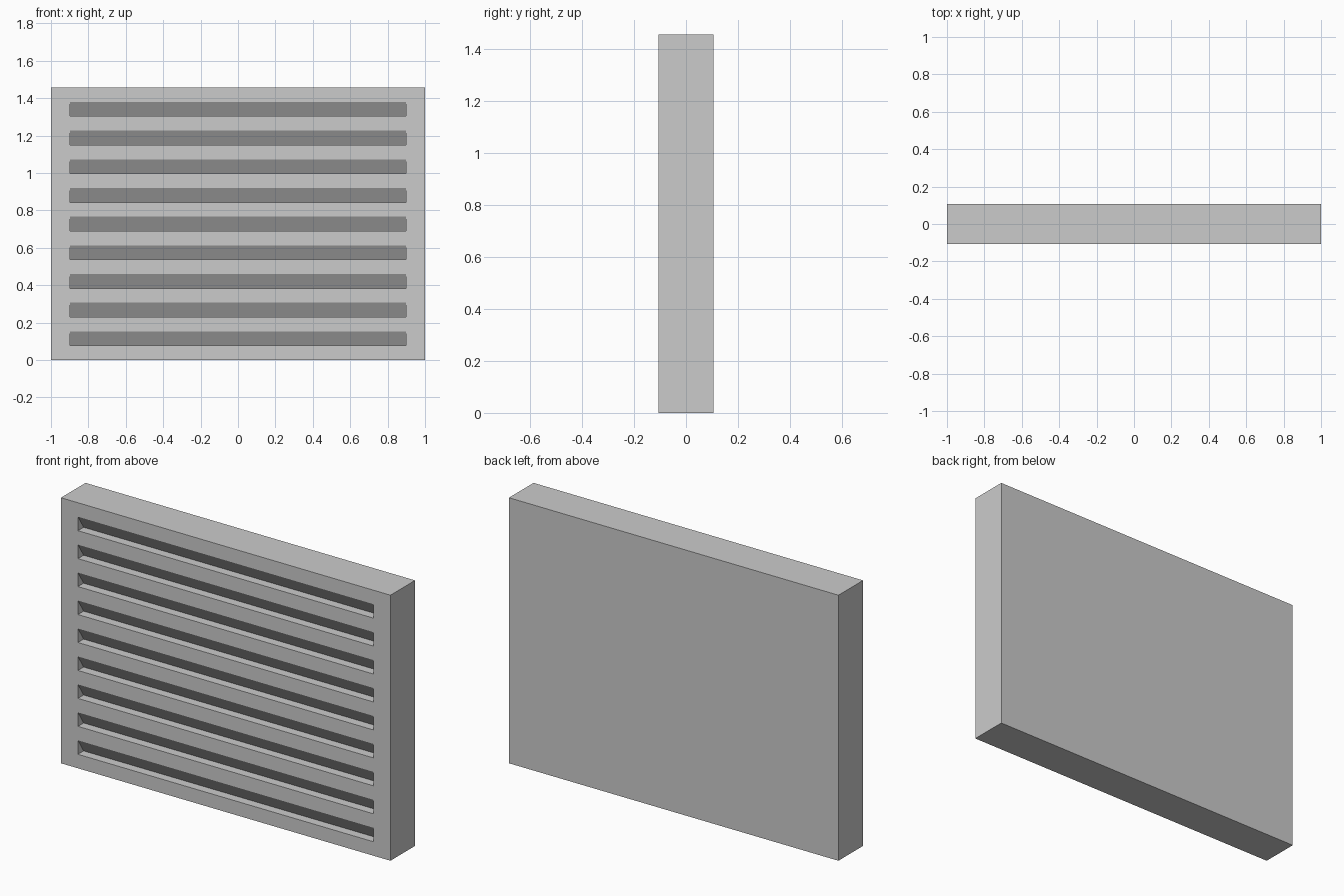
import bpy, bmesh

if "Cube" in bpy.data.objects:
    bpy.data.objects.remove(bpy.data.objects["Cube"])

WIDTH, DEPTH, HEIGHT = 2.0, 0.213, 1.457
SLOTS = 9
UNIT = HEIGHT / (2 * SLOTS + 1)   # slot height equals the gap between slots
HALF_SLOT = 0.897
SLOT_DEPTH = 0.049
FRONT = -DEPTH / 2


def make_object(name, bm):
    bmesh.ops.recalc_face_normals(bm, faces=bm.faces[:])
    mesh = bpy.data.meshes.new(name)
    bm.to_mesh(mesh)
    bm.free()
    obj = bpy.data.objects.new(name, mesh)
    bpy.context.collection.objects.link(obj)
    return obj


def add_prism(bm, profile, half_width):
    """Extrude a (y, z) profile along x."""
    face = bm.faces.new([bm.verts.new((-half_width, y, z)) for y, z in profile])
    ext = bmesh.ops.extrude_face_region(bm, geom=[face])
    verts = [g for g in ext["geom"] if isinstance(g, bmesh.types.BMVert)]
    bmesh.ops.translate(bm, verts=verts, vec=(2 * half_width, 0, 0))


# Solid vent panel
bm = bmesh.new()
add_prism(bm, [(FRONT, 0), (-FRONT, 0), (-FRONT, HEIGHT), (FRONT, HEIGHT)], WIDTH / 2)
panel = make_object("vent_panel", bm)

# Wedge-shaped louvre slots: flat sill, back wall sloping up to the front face
bm = bmesh.new()
for i in range(SLOTS):
    z0 = UNIT * (2 * i + 1)
    z1 = z0 + UNIT
    add_prism(bm, [(FRONT - 0.05, z0), (FRONT + SLOT_DEPTH, z0),
                   (FRONT, z1), (FRONT - 0.05, z1)], HALF_SLOT)
cutter = make_object("slot_cutter", bm)
cutter.hide_render = True

# Cut the slots, then drop the cutter
cut = panel.modifiers.new("louvre_slots", 'BOOLEAN')
cut.operation = 'DIFFERENCE'
cut.solver = 'EXACT'
cut.object = cutter
bpy.context.view_layer.objects.active = panel
panel.select_set(True)
bpy.ops.object.modifier_apply(modifier=cut.name)
bpy.data.objects.remove(cutter)
